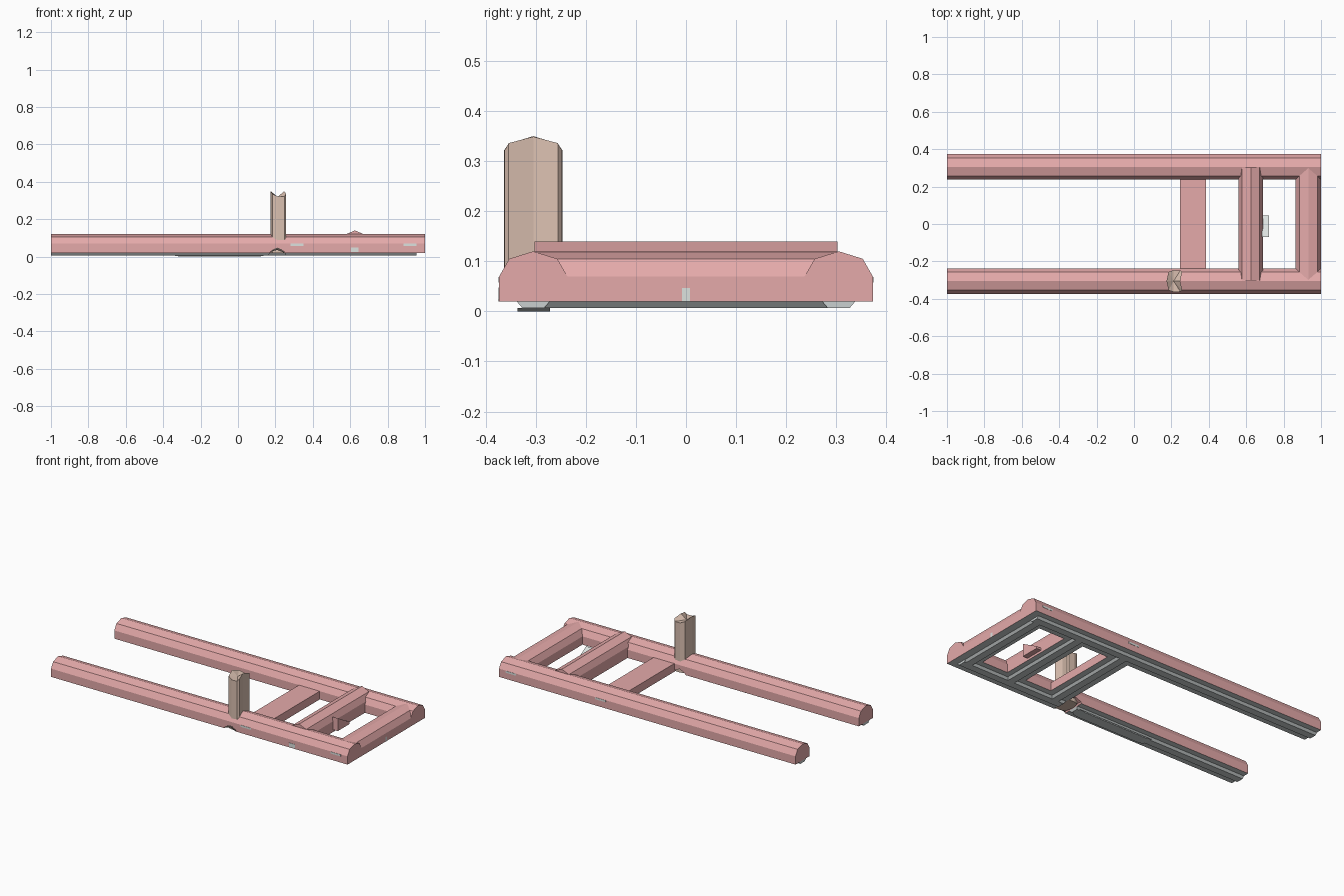
import bpy, bmesh
from mathutils import Vector

cube = bpy.data.objects.get("Cube")
if cube:
    bpy.data.objects.remove(cube, do_unlink=True)


def material(name, rgb):
    m = bpy.data.materials.new(name)
    m.use_nodes = True
    m.diffuse_color = (*rgb, 1)
    m.node_tree.nodes["Principled BSDF"].inputs["Base Color"].default_value = (*rgb, 1)
    return m


pink = material("dusty pink", (0.78, 0.40, 0.40))
grey = material("sole grey", (0.59, 0.63, 0.63))
pale = material("pale grey", (0.72, 0.76, 0.74))
dark = material("dark brown", (0.10, 0.08, 0.07))
beige = material("beige", (0.71, 0.53, 0.44))


def finish(bm, name, mats):
    bmesh.ops.recalc_face_normals(bm, faces=bm.faces)
    mesh = bpy.data.meshes.new(name)
    bm.to_mesh(mesh)
    bm.free()
    for m in mats:
        mesh.materials.append(m)
    obj = bpy.data.objects.new(name, mesh)
    bpy.context.collection.objects.link(obj)
    return obj


def prism(name, profile, axis, lo, hi, mats, rule=None):
    """Extrude a (side, z) profile along x or y; rule picks a material from a normal."""
    bm = bmesh.new()

    def point(s, z, t):
        return (t, s, z) if axis == "x" else (s, t, z)
    face = bm.faces.new([bm.verts.new(point(s, z, lo)) for s, z in profile])
    out = bmesh.ops.extrude_face_region(bm, geom=[face])
    shift = Vector(point(0, 0, hi - lo))
    for v in out["geom"]:
        if isinstance(v, bmesh.types.BMVert):
            v.co += shift
    bmesh.ops.recalc_face_normals(bm, faces=bm.faces)
    if rule:
        for f in bm.faces:
            f.normal_update()
            f.material_index = rule(f.normal)
    return finish(bm, name, mats)


def plate(name, x, y, z):
    return prism(name, [(x[0], z[0]), (x[1], z[0]), (x[1], z[1]), (x[0], z[1])],
                 "y", y[0], y[1], [pale])


def under(n):
    return 1 if n.z < -0.5 else 0


def arch(c, half, shoulder, wall, edge, top):
    right = [(half, 0.02), (half, wall), (shoulder, edge)]
    left = [(-s, z) for s, z in reversed(right)]
    return [(c + s, z) for s, z in right + [(0, top)] + left]


def sole(c):
    return [(c - 0.034, 0.021), (c + 0.034, 0.021), (c + 0.022, 0.007), (c - 0.022, 0.007)]


# Long rails with soles
rails = {}
for side, s in (("front", -1), ("back", 1)):
    y = 0.305 * s
    rails[side] = (
        prism(side + "_rail", arch(y, 0.068, 0.048, 0.07, 0.105, 0.12),
              "x", -1, 1, [pink, grey], under),
        prism(side + "_rail_sole", sole(y), "x", -1, 0.955, [grey]))
    # Marker plates on the outer walls
    for a, b in ((0.28, 0.35), (0.885, 0.955)):
        plate(side + "_marker", (a, b), (s * 0.372, s * 0.3745), (0.058, 0.069))

# Cross members with soles
prism("end_beam", arch(0.932, 0.068, 0.048, 0.07, 0.105, 0.118),
      "y", -0.305, 0.305, [pink, grey], under)
prism("middle_beam", arch(0.625, 0.065, 0.047, 0.085, 0.12, 0.14),
      "y", -0.303, 0.303, [pink, grey], under)
prism("flat_beam", [(0.245, 0.02), (0.385, 0.02), (0.385, 0.07), (0.245, 0.07)],
      "y", -0.25, 0.25, [pink, grey], under)
for name, x in (("end", 0.921), ("middle", 0.625), ("flat", 0.315)):
    prism(name + "_beam_sole", sole(x), "y", -0.305, 0.305, [grey])

# Lower wear strip under the front rail, tapered at its ends
prism("wear_strip", [(-0.35, 0.007), (-0.31, 0), (0.11, 0), (0.15, 0.007)],
      "y", -0.336, -0.272, [grey])

# Small plates, and the wedge block on the middle beam with a pale slope
plate("front_plate", (0.605, 0.645), (-0.3745, -0.372), (0.025, 0.048))
plate("end_plate", (0.998, 1.0005), (-0.008, 0.008), (0.02, 0.047))
prism("beam_block", [(-0.07, 0.034), (-0.07, 0.112), (0.045, 0.047), (0.045, 0.034)],
      "x", 0.685, 0.722, [pink, pale], lambda n: 1 if n.z > 0.3 else 0)

# Notch across the front rail and its sole below the post, with a dark rim
cutter = prism("notch_cutter", [(0.16, 0.0), (0.26, 0.0), (0.245, 0.03), (0.21, 0.046), (0.175, 0.03)],
               "y", -0.5, -0.2, [pink])
cutter.hide_render = True
cutter.display_type = "WIRE"
cutter.hide_set(True)
for part in rails["front"]:
    notch = part.modifiers.new("notch", "BOOLEAN")
    notch.object = cutter
    notch.solver = "EXACT"
prism("notch_rim", [(0.17, 0.025), (0.185, 0.038), (0.21, 0.048), (0.235, 0.038),
                    (0.25, 0.02), (0.21, 0.036)], "y", -0.374, -0.368, [dark])

# Upright post with a folded inward face toward the end beam and a dished top
half_ring = [(0.185, 0.049, 0.335), (0.212, 0.058, 0.322), (0.248, 0.057, 0.322), (0.257, 0.049, 0.336)]
ring = ([(0.174, 0, 0.35)] + half_ring + [(0.247, 0, 0.349)]
        + [(x, -y, z) for x, y, z in reversed(half_ring)])
bm = bmesh.new()
low = [bm.verts.new((x, y - 0.305, 0.02)) for x, y, z in ring]
high = [bm.verts.new((x, y - 0.305, z)) for x, y, z in ring]
dish = bm.verts.new((0.212, -0.305, 0.32))
bm.faces.new(low)
for i in range(len(ring)):
    j = (i + 1) % len(ring)
    bm.faces.new([low[i], low[j], high[j], high[i]])
    bm.faces.new([high[i], high[j], dish])
finish(bm, "folded_post", [beige])
